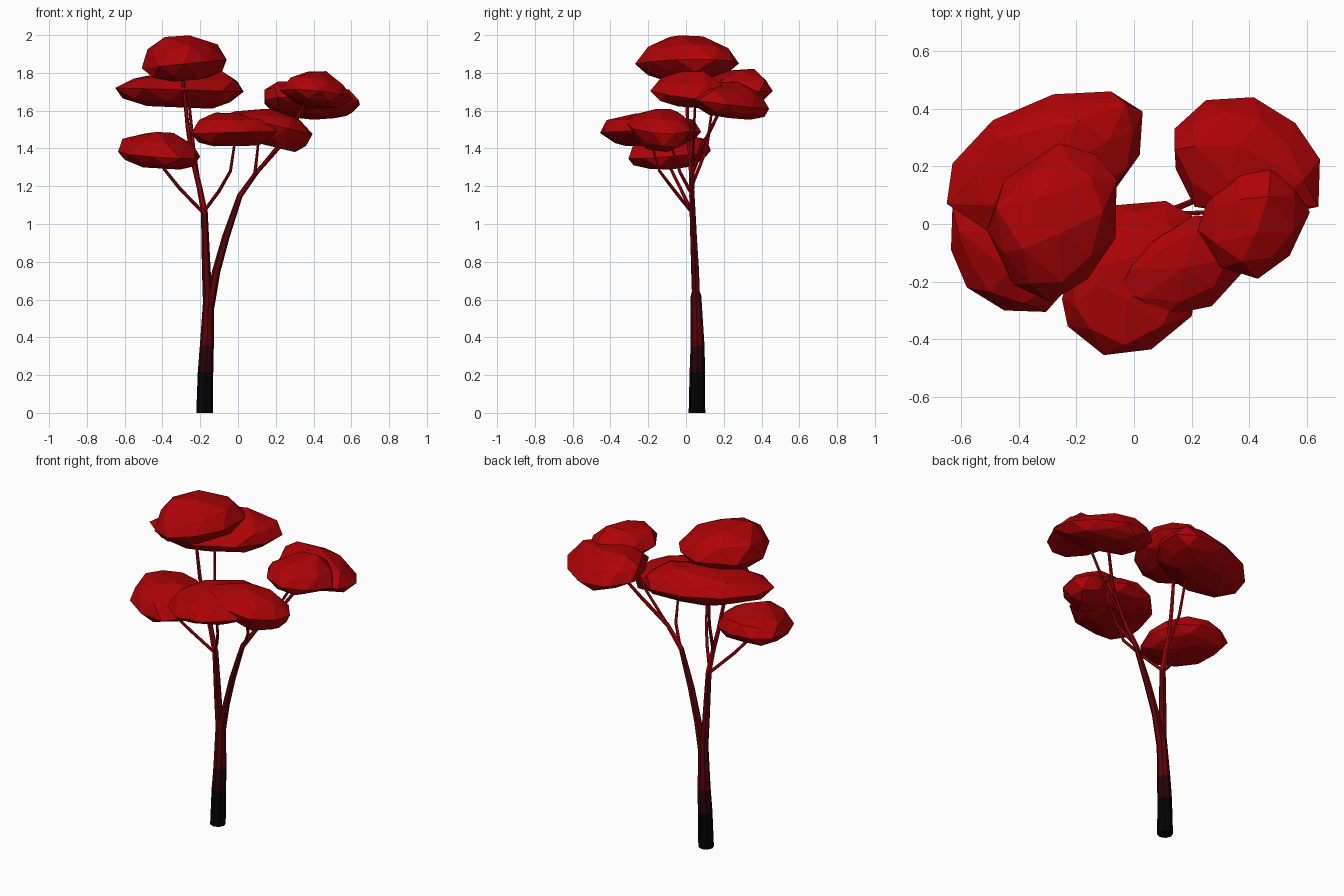
import bpy, bmesh, math, random
from mathutils import Vector

random.seed(4)
cube = bpy.data.objects.get("Cube")
if cube:
    bpy.data.objects.remove(cube, do_unlink=True)


def material(name, color):
    mat = bpy.data.materials.new(name)
    mat.use_nodes = True
    mat.diffuse_color = (*color, 1)
    mat.node_tree.nodes["Principled BSDF"].inputs["Base Color"].default_value = (*color, 1)
    return mat


leaf_red = material("leaf red", (.42, .001, .002))
bark = [
    material("charred black", (.001, .001, .001)),
    material("dark maroon bark", (.022, .001, .002)),
    material("maroon bark", (.1, .001, .002)),
    material("red branch", (.34, .001, .003)),
]
BARK_LEVELS = (.215, .355, 1.06)


def finish(name, bm, materials):
    bmesh.ops.recalc_face_normals(bm, faces=bm.faces)
    mesh = bpy.data.meshes.new(name)
    bm.to_mesh(mesh)
    bm.free()
    for mat in materials:
        mesh.materials.append(mat)
    obj = bpy.data.objects.new(name, mesh)
    bpy.context.collection.objects.link(obj)
    return obj


def limb(name, path, sides=6):
    """Tapered tube through (x, y, z, radius) points, coloured by height."""
    bm = bmesh.new()
    centres = [Vector(p[:3]) for p in path]
    last = len(path) - 1
    rings = []
    for i, centre in enumerate(centres):
        direction = (centres[min(i + 1, last)] - centres[max(i - 1, 0)]).normalized()
        if centre.z == 0:
            direction = Vector((0, 0, 1))
        side = Vector((0, 1, 0)).cross(direction).normalized()
        other = direction.cross(side)
        ring = []
        for k in range(sides):
            a = math.tau * k / sides
            ring.append(bm.verts.new(centre + path[i][3] * (side * math.cos(a) + other * math.sin(a))))
        rings.append(ring)
    for low, high in zip(rings, rings[1:]):
        for k in range(sides):
            n = (k + 1) % sides
            bm.faces.new((low[k], low[n], high[n], high[k]))
    bm.faces.new(rings[0])
    bm.faces.new(rings[-1])
    for face in bm.faces:
        height = face.calc_center_median().z
        face.material_index = sum(height > level for level in BARK_LEVELS)
    return finish(name, bm, bark)


def canopy(name, outline, bottom, rim, top, tilt=(0, 0), peak=(0, 0)):
    """Faceted leaf cushion: dome with a shifted peak over a tilted rim and underside."""
    bm = bmesh.new()
    points = [Vector(p) for p in outline]
    middle = sum(points, Vector((0, 0))) / len(points)
    halves = [(a + b) / 2 for a, b in zip(points, points[1:] + points[:1])]

    def ring(source, scale, z, jitter, slope, shift=0):
        for p in source:
            offset = (p - middle) * scale * random.uniform(1 - jitter, 1 + jitter)
            x, y = middle + offset + Vector(peak) * shift
            lift = slope * (offset.x * tilt[0] + offset.y * tilt[1])
            bm.verts.new((x, y, z + lift + random.uniform(-jitter, jitter) * .12))

    ring(points, 1, rim, 0, 1)
    ring(halves, .84, rim + (top - rim) * .55, .08, .7, .3)
    ring(points[::3], .35, top - .008, .08, 0, 1)
    ring(halves, .85, rim - (rim - bottom) * .6, .08, 1)
    ring(points[::2], .5, bottom, .05, 1)
    hull = bmesh.ops.convex_hull(bm, input=bm.verts)
    spare = {g for g in hull["geom_interior"] if isinstance(g, bmesh.types.BMVert)}
    bmesh.ops.delete(bm, geom=list(spare), context="VERTS")
    return finish(name, bm, [leaf_red])


# Trunk and the two main stems
limb("trunk", [
    (-.177, .058, 0, .044), (-.172, .06, .215, .041), (-.165, .061, .355, .037),
    (-.155, .053, .62, .028), (-.15, .05, .67, .012)], 8)
limb("right_stem", [
    (-.16, .055, .56, .025), (-.168, .047, .76, .023), (-.178, .035, 1.06, .018),
    (-.203, .03, 1.19, .015), (-.235, .025, 1.32, .013), (-.265, .01, 1.5, .011),
    (-.295, 0, 1.8, .008)])
limb("left_stem", [
    (-.15, .053, .56, .025), (-.115, .05, .75, .022), (-.065, .04, .93, .02),
    (.01, .03, 1.15, .015), (.1, .035, 1.275, .012), (.23, .09, 1.42, .01),
    (.35, .19, 1.62, .008)])

# Thin side branches reaching the canopies
limb("right_low_branch", [
    (-.185, .033, 1.06, .009), (-.31, -.03, 1.19, .009), (-.39, -.08, 1.29, .008), (-.41, -.09, 1.36, .006)])
limb("front_branch", [
    (-.185, .033, 1.06, .009), (-.1, -.06, 1.175, .009), (-.04, -.14, 1.28, .008), (-.01, -.2, 1.48, .006)])
limb("rear_branch", [
    (-.205, .03, 1.2, .01), (-.235, .11, 1.4, .009), (-.265, .15, 1.7, .007)])
limb("left_front_branch", [
    (.02, .03, 1.16, .01), (.09, -.03, 1.27, .009), (.11, -.09, 1.45, .006)])
limb("left_upper_branch", [
    (.1, .035, 1.275, .009), (.25, .04, 1.46, .008), (.37, .05, 1.66, .007)])

# Leaf canopies
canopy("top_canopy", [
    (-.26, .28), (-.13, .24), (-.06, .155), (-.065, -.05), (-.16, -.19),
    (-.29, -.27), (-.42, -.21), (-.51, -.02), (-.45, .155)],
    1.765, 1.85, 2.0, (.1, 0), (-.07, -.02))
canopy("rear_canopy", [
    (-.65, .07), (-.63, .21), (-.49, .36), (-.28, .45), (-.08, .46),
    (.03, .39), (.02, .24), (-.08, .1), (-.28, -.02), (-.5, -.03)],
    1.62, 1.71, 1.82, (-.03, 0), (.1, .06))
canopy("right_low_canopy", [
    (-.63, .06), (-.635, -.09), (-.58, -.22), (-.45, -.3), (-.305, -.305),
    (-.23, -.22), (-.2, -.08), (-.25, .06), (-.38, .13), (-.53, .13)],
    1.3, 1.37, 1.49, (-.06, .08))
canopy("front_canopy", [
    (-.25, -.26), (-.23, -.355), (-.105, -.455), (.06, -.435), (.2, -.32),
    (.24, -.1), (.2, .03), (.11, .08), (-.065, .065), (-.2, -.08)],
    1.41, 1.485, 1.6, (.03, 0), (-.04, 0))
canopy("left_front_canopy", [
    (-.06, -.24), (.1, -.32), (.27, -.285), (.37, -.175), (.395, -.06),
    (.33, .02), (.21, .03), (.02, -.09)],
    1.4, 1.52, 1.61, (-.23, 0), (-.09, 0))
canopy("left_rear_canopy", [
    (.14, .33), (.25, .43), (.415, .44), (.56, .35), (.645, .225),
    (.64, .06), (.45, .02), (.21, .06), (.145, .19)],
    1.565, 1.64, 1.755, (-.04, -.14), (-.08, 0))
canopy("left_upper_canopy", [
    (.55, .18), (.61, .04), (.54, -.11), (.43, -.19), (.3, -.15),
    (.22, -.02), (.28, .15), (.42, .23)],
    1.62, 1.685, 1.81, (-.1, -.1), (0, .02))
